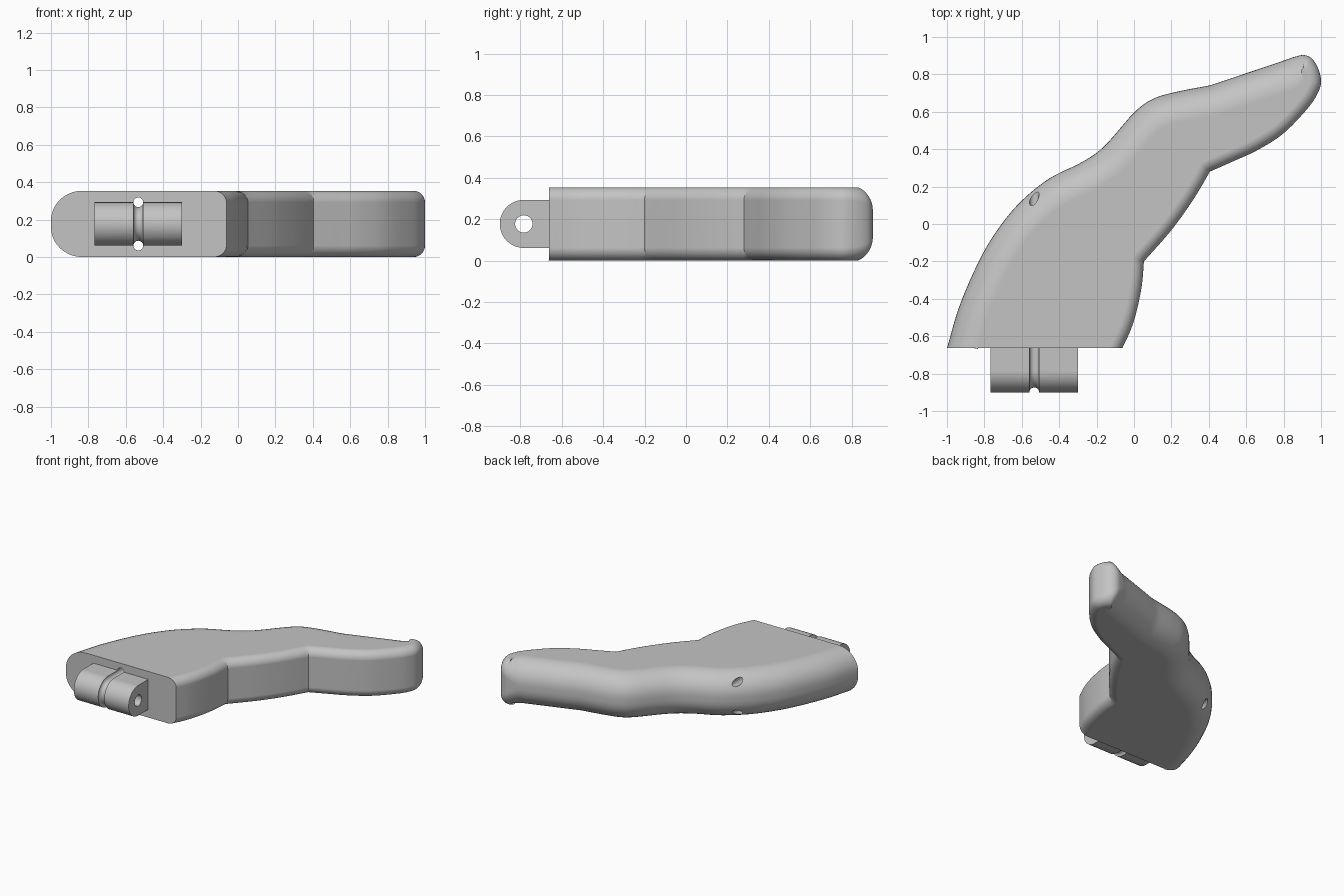
import bpy
import bmesh
from math import sin, cos, pi, radians
from mathutils import Vector

if "Cube" in bpy.data.objects:
    bpy.data.objects.remove(bpy.data.objects["Cube"], do_unlink=True)

HEIGHT = 0.354
MID = HEIGHT / 2
FRONT = -0.663
PIN_Y, PIN_R = -0.784, 0.116      # rounded end of the tenon
CORD_X = -0.533                   # plane of the cord channel
WIDE, TIGHT = 0.16, 0.062         # edge rounding, outer and inner side

grey = bpy.data.materials.new("plain grey")
grey.use_nodes = True
grey.diffuse_color = (0.55, 0.55, 0.55, 1)
grey.node_tree.nodes["Principled BSDF"].inputs["Base Color"].default_value = grey.diffuse_color


def make_object(name, bm):
    bmesh.ops.recalc_face_normals(bm, faces=bm.faces)
    mesh = bpy.data.meshes.new(name)
    bm.to_mesh(mesh)
    bm.free()
    obj = bpy.data.objects.new(name, mesh)
    bpy.context.collection.objects.link(obj)
    mesh.materials.append(grey)
    return obj


def loft(bm, rings, closed=True):
    """Skin equal-length point lists and return the vertex rings."""
    rows = [[bm.verts.new(p) for p in ring] for ring in rings]
    n = len(rows[0])
    for a, b in zip(rows, rows[1:]):
        for i in range(n if closed else n - 1):
            j = (i + 1) % n
            bm.faces.new((a[i], a[j], b[j], b[i]))
    bm.faces.new(rows[0])
    bm.faces.new(rows[-1])
    return rows


def spline(points, steps=6):
    """Smooth curve through points of x, y and edge rounding."""
    p = [Vector(q) for q in points]
    p = [2 * p[0] - p[1]] + p + [2 * p[-1] - p[-2]]
    out = []
    for a, b, c, d in zip(p, p[1:], p[2:], p[3:]):
        for k in range(steps):
            t = k / steps
            out.append(0.5 * (2 * b + (c - a) * t + (2 * a - 5 * b + 4 * c - d) * t * t
                              + (3 * b - a - 3 * c + d) * t ** 3))
    return out


def with_radius(points, r):
    return [(x, y, r) for x, y in points]


# Outline pieces, meeting at crisp corners
outer = with_radius([(-1, FRONT), (-0.93, -0.43), (-0.82, -0.18), (-0.715, -0.01),
                     (-0.6, 0.125), (-0.45, 0.245), (-0.28, 0.33), (-0.16, 0.415),
                     (0, 0.595), (0.1, 0.668), (0.22, 0.705), (0.41, 0.742)], WIDE)
tip = with_radius([(0.41, 0.742), (0.6, 0.806), (0.74, 0.853), (0.81, 0.877)], WIDE)
tip += [(0.86, 0.894, 0.14), (0.91, 0.903, 0.11), (0.953, 0.883, 0.085), (0.985, 0.83, 0.068)]
tip += with_radius([(1, 0.765), (0.985, 0.705), (0.93, 0.62), (0.8, 0.485),
                    (0.66, 0.395), (0.53, 0.335), (0.405, 0.28)], TIGHT)
waist = with_radius([(0.405, 0.28), (0.36, 0.2), (0.29, 0.09), (0.19, -0.045),
                     (0.053, -0.2)], TIGHT)
heel = with_radius([(0.053, -0.2), (0.043, -0.32), (0.018, -0.45), (-0.015, -0.56),
                    (-0.062, FRONT)], TIGHT)
outline = spline(outer) + spline(tip) + spline(waist) + spline(heel) + [Vector(heel[-1])]


def inward(i):
    """Mitred inward direction, kept in the front plane at both ends."""
    def normal(a, b):
        d = (b - a).to_2d().normalized()
        return Vector((d.y, -d.x))
    last = len(outline) - 1
    if i in (0, last):
        n = normal(outline[0], outline[1]) if i == 0 else normal(outline[-2], outline[-1])
        return Vector((1 / n.x, 0))
    n1 = normal(outline[i - 1], outline[i])
    n2 = normal(outline[i], outline[i + 1])
    return (n1 + n2) / (1 + n1.dot(n2))


# Body: stacked insets of the outline with rounded upper and lower edges
dirs = [inward(i) for i in range(len(outline))]
STEPS = 10
rings = []
for k in range(STEPS + 1):
    a = k / STEPS * pi / 2
    rings.append([Vector((p.x + d.x * p.z * (1 - sin(a)), p.y + d.y * p.z * (1 - sin(a)),
                          p.z * (1 - cos(a)))) for p, d in zip(outline, dirs)])
rings += [[Vector((v.x, v.y, HEIGHT - v.z)) for v in ring] for ring in reversed(rings)]
bm = bmesh.new()
rows = loft(bm, rings, closed=False)
bm.faces.new([r[0] for r in rows] + [r[-1] for r in reversed(rows)])
body = make_object("body", bm)

# Tenon: tab with a half-round end
profile = [(FRONT + 0.01, MID + PIN_R)]
for k in range(33):
    a = pi / 2 + pi * k / 32
    profile.append((PIN_Y + PIN_R * cos(a), MID + PIN_R * sin(a)))
profile.append((FRONT + 0.01, MID - PIN_R))
bm = bmesh.new()
loft(bm, [[(x, y, z) for y, z in profile] for x in (-0.766, -0.3)])
tenon = make_object("hinge_tenon", bm)

# Cord channel cutter: U-shaped tube around the tenon and through the body
path = [(0.5, pi / 2)] + [(PIN_Y, pi / 2 + pi * k / 32) for k in range(33)] + [(0.5, 1.5 * pi)]
tube = []
for y, a in path:
    out = Vector((0, cos(a), sin(a)))
    centre = Vector((CORD_X, y, MID)) + out * PIN_R
    tube.append([centre + 0.026 * (Vector((1, 0, 0)) * cos(t) + out * sin(t))
                 for t in (2 * pi * k / 24 for k in range(24))])
bm = bmesh.new()
loft(bm, tube)
cord_cutter = make_object("cord_cutter", bm)

# Hinge pin hole cutter
bm = bmesh.new()
loft(bm, [[(x, PIN_Y + 0.042 * cos(t), MID + 0.042 * sin(t))
           for t in (2 * pi * k / 32 for k in range(32))] for x in (-0.9, -0.1)])
pin_cutter = make_object("pin_cutter", bm)

for obj, cutters in ((body, [cord_cutter]), (tenon, [cord_cutter, pin_cutter])):
    bpy.ops.object.select_all(action="DESELECT")
    bpy.context.view_layer.objects.active = obj
    obj.select_set(True)
    for cutter in cutters:
        mod = obj.modifiers.new("cut", "BOOLEAN")
        mod.operation, mod.solver, mod.object = "DIFFERENCE", "EXACT", cutter
        bpy.ops.object.modifier_apply(modifier=mod.name)
    bpy.ops.object.shade_smooth_by_angle(angle=radians(25))
    weighted = obj.modifiers.new("even shading", "WEIGHTED_NORMAL")
    weighted.keep_sharp = True

for cutter in (cord_cutter, pin_cutter):
    bpy.data.objects.remove(cutter, do_unlink=True)
